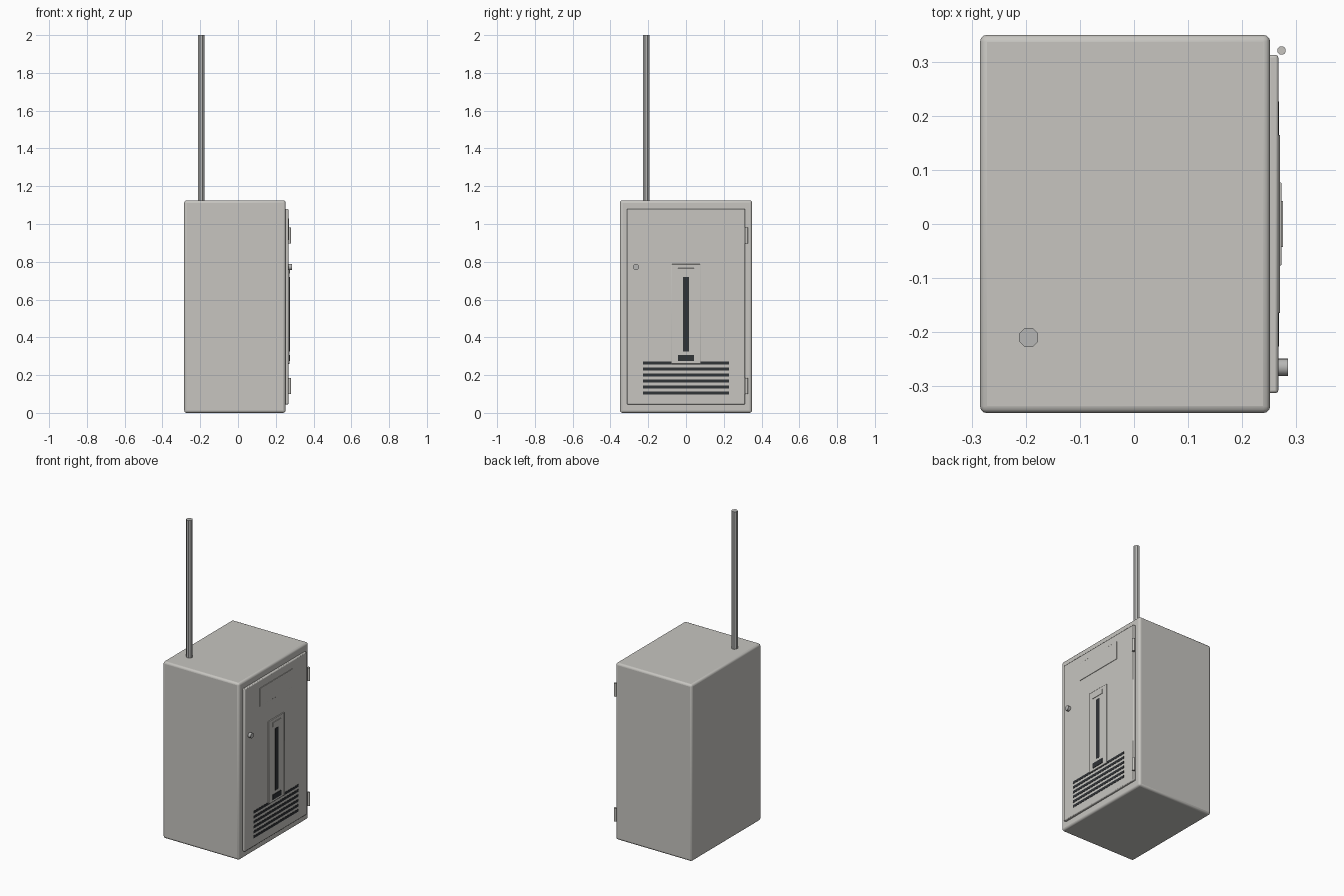
import bpy, math

cube = bpy.data.objects.get("Cube")
if cube:
    bpy.data.objects.remove(cube, do_unlink=True)


def material(name, color):
    m = bpy.data.materials.new(name)
    m.use_nodes = True
    m.diffuse_color = (*color, 1)
    m.node_tree.nodes["Principled BSDF"].inputs["Base Color"].default_value = (*color, 1)
    return m


PAINT = material("warm grey paint", (0.57, 0.56, 0.53))
METAL = material("grey metal", (0.47, 0.47, 0.46))
DARK = material("dark slots", (0.03, 0.033, 0.037))


def finish(obj, name, mat, bevel=0, segments=2):
    obj.name = name
    obj.data.materials.append(mat)
    if bevel:
        mod = obj.modifiers.new("Bevel", 'BEVEL')
        mod.width, mod.segments = bevel, segments
    bpy.ops.object.shade_smooth_by_angle(angle=math.radians(35))
    return obj


def box(name, mat, x, y, z, bevel=0, segments=2):
    """Box given by its (low, high) limits on each axis."""
    bpy.ops.mesh.primitive_cube_add(size=1)
    obj = bpy.context.object
    obj.location = [(a + b) / 2 for a, b in (x, y, z)]
    obj.scale = [b - a for a, b in (x, y, z)]
    bpy.ops.object.transform_apply(location=False, rotation=False, scale=True)
    return finish(obj, name, mat, bevel, segments)


def rod(name, mat, radius, length, center, sides, along_x=False):
    bpy.ops.mesh.primitive_cylinder_add(
        vertices=sides, radius=radius, depth=length, location=center,
        rotation=(0, math.pi / 2 if along_x else 0, 0 if along_x else math.pi / sides))
    return finish(bpy.context.object, name, mat)


# Cabinet and door
BACK, FACE = 0.252, 0.267
box("cabinet", PAINT, (-0.285, BACK), (-0.35, 0.35), (0, 1.125), 0.013, 3)
box("door", PAINT, (BACK - 0.004, FACE), (-0.313, 0.313), (0.045, 1.08), 0.005)

# Antenna mast on the roof
rod("antenna_mast", METAL, 0.019, 0.89, (-0.195, -0.21, 1.555), 8)

# Hinge barrels and door knob
for label, z in (("lower", 0.143), ("upper", 0.938)):
    rod(label + "_hinge", PAINT, 0.008, 0.085, (0.273, 0.321, z), 12)
rod("door_knob", METAL, 0.016, 0.022, (0.274, -0.265, 0.772), 16, along_x=True)

# Blank plate at the top of the door
box("name_plate", PAINT, (FACE - 0.003, 0.27), (-0.165, 0.165), (0.915, 1.03), 0.001)

# Louvre slots
for i in range(6):
    z = 0.106 + i * 0.0315
    box(f"vent_slot_{i + 1}", DARK, (FACE - 0.004, 0.2685), (-0.227, 0.227),
        (z - 0.008, z + 0.008))

# Raised centre panel with its slot, catch and tab
PANEL = 0.273
box("centre_panel", PAINT, (FACE - 0.003, PANEL), (-0.077, 0.077), (0.26, 0.787), 0.002)
box("panel_slot", DARK, (PANEL - 0.002, PANEL + 0.001), (-0.016, 0.016), (0.325, 0.72))
box("panel_catch", DARK, (PANEL - 0.002, 0.276), (-0.042, 0.042), (0.275, 0.307))
box("panel_tab", PAINT, (PANEL - 0.002, 0.276), (-0.043, 0.043), (0.738, 0.766), 0.001)
